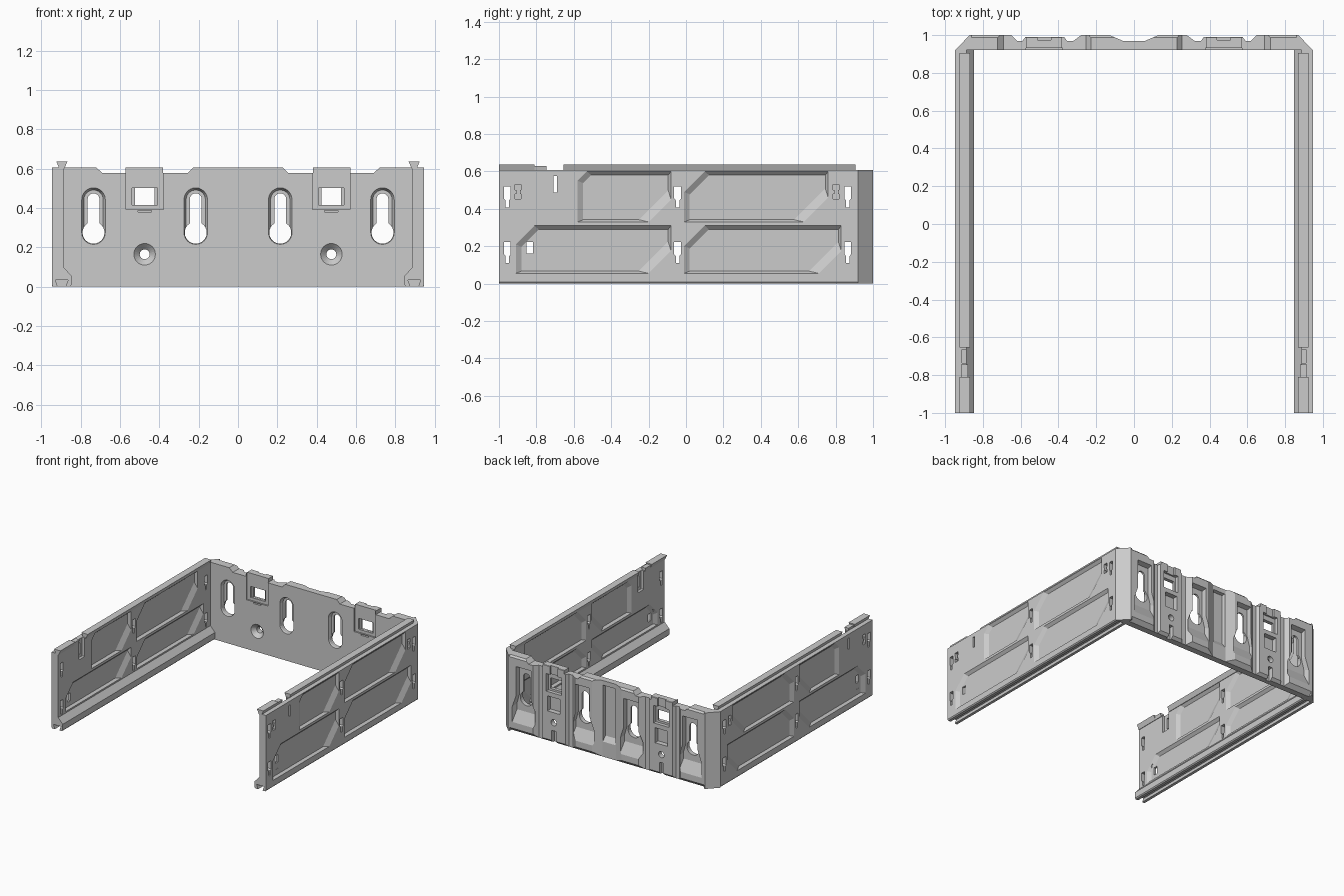
import bpy, bmesh
from math import sin, cos, pi

if "Cube" in bpy.data.objects:
    bpy.data.objects.remove(bpy.data.objects["Cube"])


def at(axis, pts, d):
    # place a 2D outline at depth d along an axis
    if axis == 'x':
        return [(d, a, b) for a, b in pts]
    if axis == 'y':
        return [(a, d, b) for a, b in pts]
    return [(a, b, d) for a, b in pts]


def solid(name, axis, sections):
    # loft a closed solid through (depth, outline) sections
    bm = bmesh.new()
    rings = [[bm.verts.new(c) for c in at(axis, pts, d)] for d, pts in sections]
    n = len(rings[0])
    for r, s in zip(rings, rings[1:]):
        for i in range(n):
            bm.faces.new((r[i], r[(i + 1) % n], s[(i + 1) % n], s[i]))
    bm.faces.new(rings[0])
    bm.faces.new(rings[-1])
    bmesh.ops.recalc_face_normals(bm, faces=bm.faces)
    me = bpy.data.meshes.new(name)
    bm.to_mesh(me)
    bm.free()
    ob = bpy.data.objects.new(name, me)
    bpy.context.collection.objects.link(ob)
    return ob


def cut(ob, axis, sections):
    tool = solid("cutter", axis, sections)
    tool.hide_render = True
    mod = ob.modifiers.new("cut", 'BOOLEAN')
    mod.operation, mod.solver, mod.object = 'DIFFERENCE', 'EXACT', tool
    bpy.context.view_layer.objects.active = ob
    bpy.ops.object.modifier_apply(modifier=mod.name)
    bpy.data.objects.remove(tool)


def rect(a0, a1, b0, b1):
    return [(a0, b0), (a1, b0), (a1, b1), (a0, b1)]


def arc(x, z, r, a0, a1, n):
    return [(x + r * cos(a0 + (a1 - a0) * i / n), z + r * sin(a0 + (a1 - a0) * i / n))
            for i in range(n + 1)]


def circle(x, z, r):
    return arc(x, z, r, 0, 2 * pi, 24)[:-1]


def stadium(x, z0, z1, r):
    return arc(x, z1, r, 0, pi, 12) + arc(x, z0, r, pi, 2 * pi, 12)


def keyhole(x):
    return arc(x, 0.445, 0.03, 0, pi, 10) + arc(x, 0.275, 0.056, 0.68 * pi, 2.32 * pi, 20)


def panel(y0, y1, z0, z1, a, b):
    # rectangle with the top front and bottom rear corners cut off
    return [(y0, z0), (y1 - b, z0), (y1, z0 + b), (y1, z1), (y0 + a, z1), (y0, z1 - a)]


def mirrored(ob, name):
    me = ob.data.copy()
    for v in me.vertices:
        v.co.x = -v.co.x
    me.flip_normals()
    bpy.context.collection.objects.link(bpy.data.objects.new(name, me))


# Side wall: foot with dovetail groove underneath
profile = [(.947, .008), (.94, 0), (.917, 0), (.93, .035), (.864, .035), (.877, 0),
           (.855, 0), (.848, .008), (.848, .056), (.888, .1), (.888, .607), (.947, .607)]
wall = solid("right_side_wall", 'y', [(-1, profile), (.92, profile)])

# Recessed panels on both faces of the wall
for y0, y1, z0, z1, a, b in [(-.58, -.08, .33, .6, .05, .12), (-.01, .76, .33, .6, .11, .13),
                             (-.91, -.08, .055, .31, .1, .12), (-.01, .83, .055, .31, .11, .12)]:
    outer = panel(y0, y1, z0, z1, a, b)
    inner = panel(y0 + .03, y1 - .015, z0 + .012, z1 - .02, a - .008, b + .037)
    cut(wall, 'x', [(.96, outer), (.947, outer), (.927, inner)])
    zi = max(z0, .112)
    outer = panel(y0, y1, zi, z1, a, b)
    inner = panel(y0 + .03, y1 - .015, zi + .012, z1 - .02, a - .008, b + .037)
    cut(wall, 'x', [(.875, outer), (.888, outer), (.908, inner)])

# T-shaped hook slots through the wall
for y in (-.955, -.045, .865):
    for z in (.52, .222):
        tee = [(y - .018, z), (y - .018, z - .065), (y - .009, z - .075), (y - .009, z - .112),
               (y + .009, z - .112), (y + .009, z - .075), (y + .018, z - .065), (y + .018, z)]
        cut(wall, 'x', [(.8, tee), (1, tee)])

# Blind hook pockets, latch channel and lower slot
for y in (-.897, .803):
    for p in (rect(y - .016, y + .016, .5, .53), rect(y - .01, y + .01, .47, .51),
              rect(y - .016, y + .016, .452, .48)):
        cut(wall, 'x', [(.91, p), (1, p)])
for p, x0, x1 in [(rect(-.735, -.665, .46, .7), .8, .91), (rect(-.709, -.691, .487, .575), .8, 1),
                  (rect(-.87, -.8, .13, .25), .8, .9), (rect(-.853, -.817, .16, .222), .8, 1),
                  (rect(-.853, -.817, .112, .165), .925, 1)]:
    cut(wall, 'x', [(x0, p), (x1, p)])
mirrored(wall, "left_side_wall")

# Dovetail rail on top of each wall
rail = [(.884, .6), (.909, .6), (.924, .637), (.868, .637)]
small = [(.884, .6), (.909, .6), (.915, .628), (.878, .628)]
for label, y0, y1, prof in [("front", -1, -.81, rail), ("latch", -.81, -.745, small),
                            ("long", -.655, .905, rail)]:
    r = solid("right_" + label + "_rail", 'y', [(y0, prof), (y1, prof)])
    mirrored(r, "left_" + label + "_rail")

# Back plate with grooved rear contour
half = [(.947, .92), (.87, 1), (.65, 1), (.62, .97), (.59, .97), (.575, .99), (.37, .99),
        (.355, .97), (.32, .97), (.28, 1), (.13, 1), (.06, .97)]
outline = half + [(-x, y) for x, y in reversed(half)]
plate = solid("back_plate", 'z', [(0, outline), (.607, outline)])

# Bevels along the rear bottom and top edges
for tri in ([(.965, -.005), (1.05, -.005), (1.05, .08)], [(.982, .612), (1.05, .612), (1.05, .544)]):
    cut(plate, 'x', [(-.86, tri), (.86, tri)])

# Central rear recess with a sloping floor
cut(plate, 'y', [(1.05, rect(-.055, .055, .08, .57)), (.97, rect(-.055, .055, .12, .57)),
                 (.945, rect(-.05, .05, .16, .565))])

for s in (-1, 1):
    # Dips in the top edge
    for a, b, c, d in [(.725, .69, .572, .572), (.225, .255, .382, .382)]:
        dip = [(s * a, .61), (s * b, .578), (s * c, .578), (s * d, .61)]
        cut(plate, 'y', [(.8, dip), (1.1, dip)])

    # Keyholes: front bevelled recess, flared rear pocket, through hole
    for x in (s * .215, s * .735):
        cut(plate, 'y', [(.9, stadium(x, .275, .443, .06)), (.92, stadium(x, .275, .443, .06)),
                         (.945, stadium(x, .275, .443, .049))])
        rear = [(x - .065, .53), (x - .065, .3), (x - .1, .2), (x - .1, .08),
                (x + .1, .08), (x + .1, .2), (x + .065, .3), (x + .065, .53)]
        deep = [(x - .062, .52), (x - .062, .3), (x - .085, .22), (x - .085, .17),
                (x + .085, .17), (x + .085, .22), (x + .062, .3), (x + .062, .52)]
        cut(plate, 'y', [(1.03, rear), (1, rear), (.96, deep)])
        cut(plate, 'y', [(.8, keyhole(x)), (1.1, keyhole(x))])

    # Clip column: front recess, window, rear pockets and small slots
    x = s * .475
    for p, y0, y1 in [(rect(x - .096, x + .096, .392, .7), .8, .932),
                      (rect(x - .065, x + .065, .415, .502), .8, .945),
                      (rect(x - .05, x + .05, .416, .501), .8, 1.1),
                      (rect(x - .034, x + .034, .379, .388), .8, .94),
                      (rect(x - .067, x + .067, .4, .54), .962, 1.1),
                      (rect(x - .035, x + .035, .54, .7), .975, 1.1),
                      (rect(x - .055, x + .055, .245, .365), .95, 1.1),
                      (rect(x - .018, x + .018, -.1, .1), .955, 1.1)]:
        cut(plate, 'y', [(y0, p), (y1, p)])

    # Countersunk screw hole
    cut(plate, 'y', [(.9, circle(x, .165, .055)), (.92, circle(x, .165, .055)),
                     (.95, circle(x, .165, .025)), (1.1, circle(x, .165, .025))])
